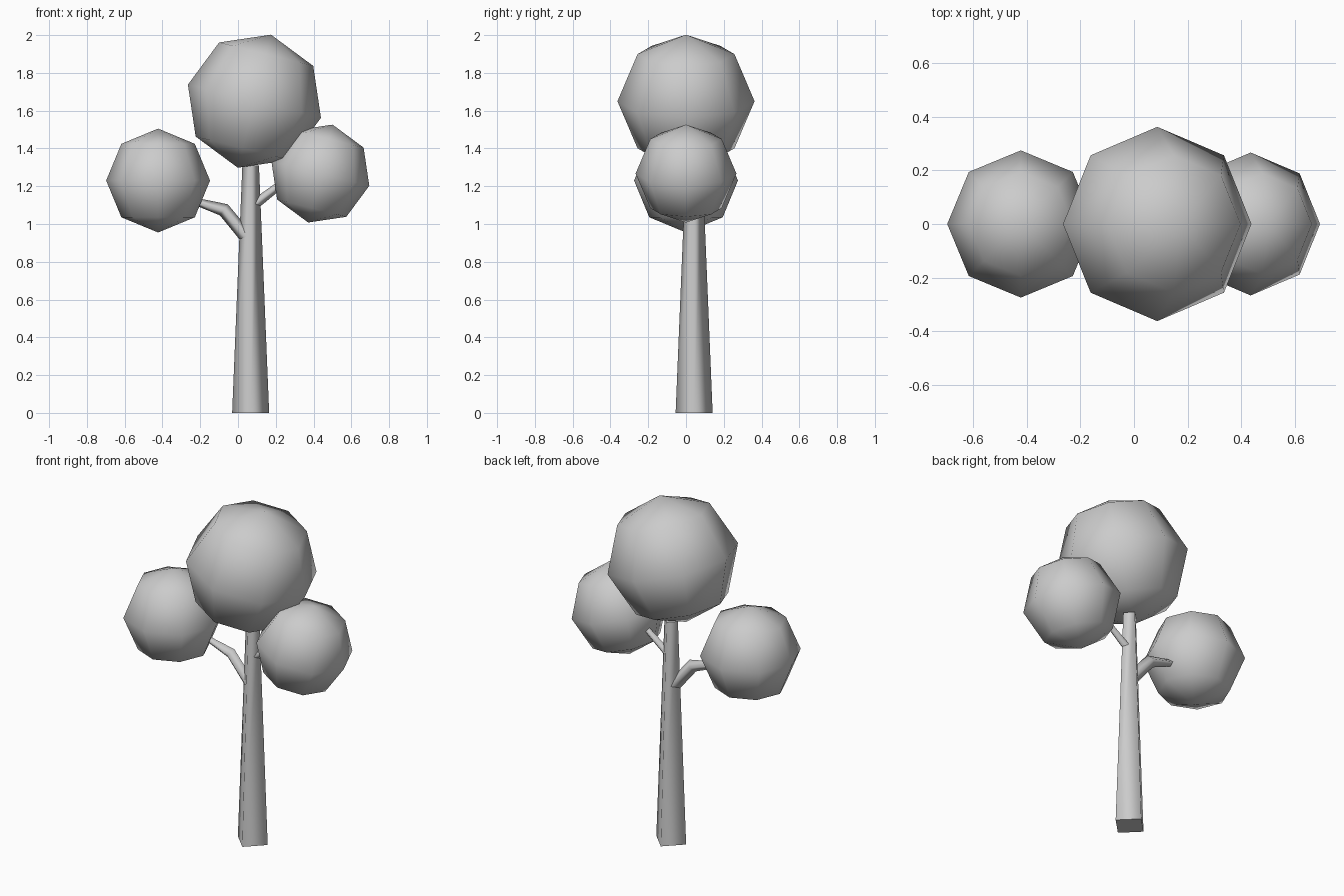
import bpy, bmesh
from math import radians, cos, sin, pi
from mathutils import Vector

cube = bpy.data.objects.get("Cube")
if cube:
    bpy.data.objects.remove(cube, do_unlink=True)

grey = bpy.data.materials.new("plain_grey")
grey.use_nodes = True
grey.diffuse_color = (0.6, 0.6, 0.6, 1)
grey.node_tree.nodes["Principled BSDF"].inputs["Base Color"].default_value = (0.6, 0.6, 0.6, 1)


def finish(name, bm):
    """Turn a bmesh into a named grey object."""
    bmesh.ops.recalc_face_normals(bm, faces=bm.faces)
    mesh = bpy.data.meshes.new(name)
    bm.to_mesh(mesh)
    bm.free()
    mesh.materials.append(grey)
    obj = bpy.data.objects.new(name, mesh)
    bpy.context.collection.objects.link(obj)
    return obj


def limb(name, path, sides=4):
    """Loft a tapered limb through (x, z, radius) stations, in the trunk's plane."""
    bm = bmesh.new()
    pts = [Vector((x, 0.043, z)) for x, z, r in path]
    across = Vector((0, 1, 0))
    rings = []
    for i, (x, z, r) in enumerate(path):
        along = (pts[min(i + 1, len(pts) - 1)] - pts[max(i - 1, 0)]).normalized()
        side = across.cross(along)
        rings.append([bm.verts.new(pts[i] + r * (cos(a) * side + sin(a) * across))
                      for a in (2 * pi * k / sides for k in range(sides))])
    for low, high in zip(rings, rings[1:]):
        for k in range(sides):
            n = (k + 1) % sides
            bm.faces.new((low[k], low[n], high[n], high[k])).smooth = True
    # flat end caps
    bm.faces.new(rings[0][::-1])
    bm.faces.new(rings[-1])
    return finish(name, bm)


def crown(name, centre, radius, tilt):
    """Low-poly smooth ball of leaves."""
    bm = bmesh.new()
    bmesh.ops.create_uvsphere(bm, u_segments=8, v_segments=4, radius=radius)
    for f in bm.faces:
        f.smooth = True
    obj = finish(name, bm)
    obj.location = centre
    obj.rotation_euler.y = radians(tilt)
    return obj


# Trunk and branches
limb("trunk", [(0.067, 0, 0.098), (0.067, 1.31, 0.044)])
limb("right_branch", [(0.045, 0.93, 0.036), (-0.075, 1.075, 0.036), (-0.22, 1.118, 0.02)])
limb("left_branch", [(0.07, 1.09, 0.028), (0.24, 1.22, 0.02)])

# Leaf crowns
crown("top_crown", (0.087, 0, 1.65), 0.363, 14)
crown("right_crown", (-0.423, 0, 1.23), 0.275, 0)
crown("left_crown", (0.436, 0, 1.267), 0.267, 14)
